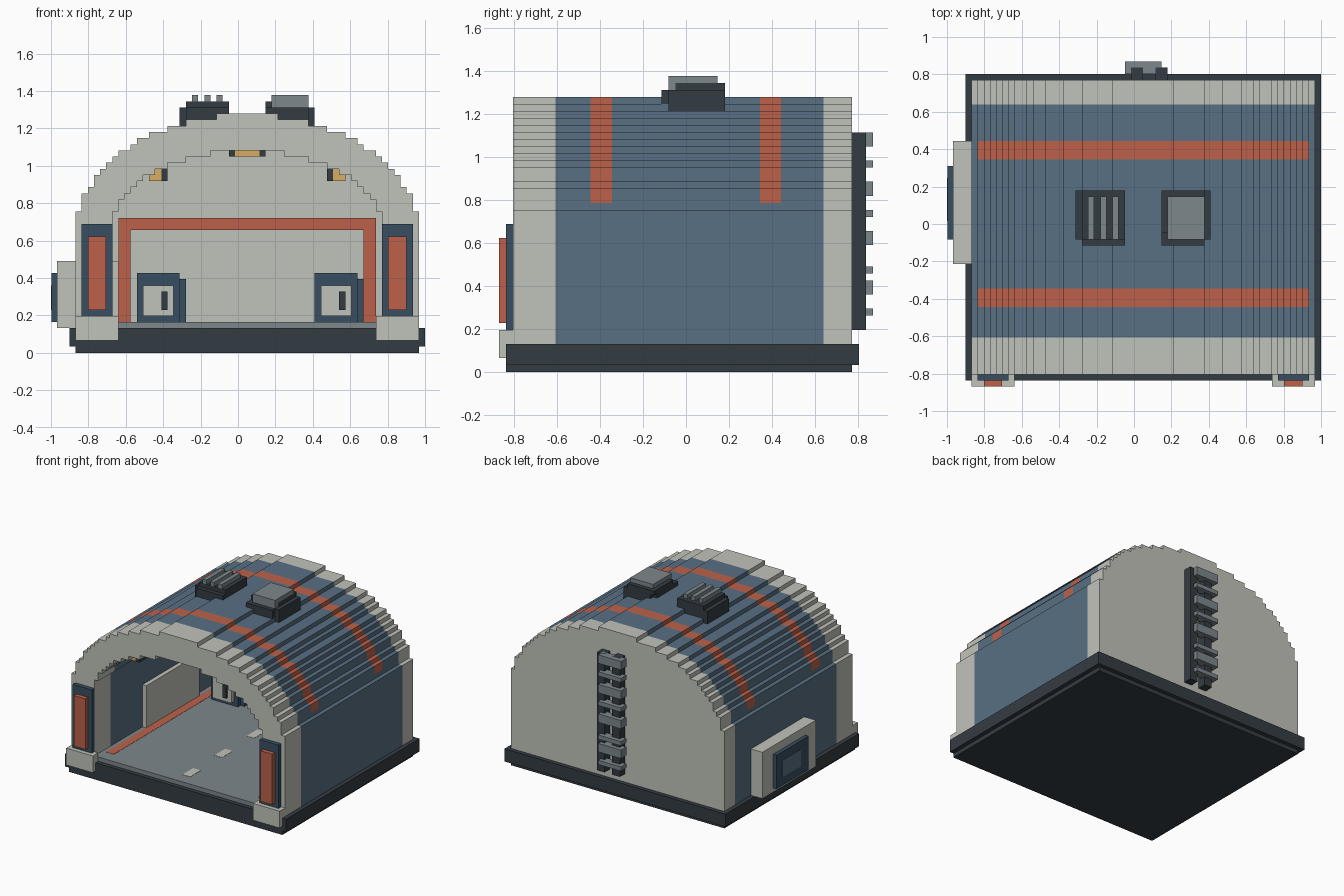
import bpy, bmesh, math

if "Cube" in bpy.data.objects:
    bpy.data.objects.remove(bpy.data.objects["Cube"])

# everything is laid out on a small cubic grid
V = 2 / 61
CX = 32          # grid x of the hangar's centre line


def P(x, y, z):
    return (-1 + x * V, -0.869 + y * V, z * V)


def mat(name, hexcol):
    c = [int(hexcol[i:i + 2], 16) / 255 for i in (0, 2, 4)]
    c = [v / 12.92 if v <= 0.04045 else ((v + 0.055) / 1.055) ** 2.4 for v in c]
    m = bpy.data.materials.new(name)
    m.diffuse_color = (*c, 1)
    m.use_nodes = True
    m.node_tree.nodes["Principled BSDF"].inputs["Base Color"].default_value = m.diffuse_color
    return m


LIGHT = mat("light_panel", "C0C3BA")
BLUE = mat("blue_cladding", "587083")
RED = mat("red_trim", "BC614A")
DARK = mat("dark_metal", "343C42")
GREY = mat("grey_metal", "7D878C")
NAVY = mat("navy_trim", "394E61")
GLOW = mat("lamp", "D8AC62")


def finish(name, bm, mats):
    bmesh.ops.recalc_face_normals(bm, faces=bm.faces)
    me = bpy.data.meshes.new(name)
    bm.to_mesh(me)
    bm.free()
    for m in mats:
        me.materials.append(m)
    ob = bpy.data.objects.new(name, me)
    bpy.context.collection.objects.link(ob)
    return ob


def boxes(name, m, *specs):
    """One object from boxes given as (x0, x1, y0, y1, z0, z1)."""
    bm = bmesh.new()
    for x0, x1, y0, y1, z0, z1 in specs:
        a, b = P(x0, y0, z0), P(x1, y1, z1)
        vs = bmesh.ops.create_cube(bm, size=1)["verts"]
        for v in vs:
            v.co = [b[i] if v.co[i] > 0 else a[i] for i in range(3)]
    return finish(name, bm, [m])


def flip(s):
    return (2 * CX - s[1], 2 * CX - s[0], *s[2:])


def pair(name, m, s):
    boxes(name, m, s, flip(s))


def stepped(rows, base):
    """Stair outline from (top z, half width) rows, left foot to right foot."""
    half, z = [], base
    for top, hw in rows:
        half += [(-hw, z), (-hw, top)]
        z = top
    return half + [(-x, z) for x, z in reversed(half)]


OUTER = stepped([(23, 28), (24, 27), (26, 27), (27, 26), (29, 25), (30, 24), (31, 23),
                 (32, 22), (33, 21), (34, 19), (35, 18), (36, 16), (37, 13), (38, 10),
                 (39, 5)], 4)
INNER = stepped([(23, 22)] + [(k + 1, round(22.5 * math.sqrt(1 - ((k - 18.5) / 14) ** 2)))
                              for k in range(23, 33)], 4)


def vault(name, y0, y1, m, hollow=True, stripe=False):
    pts = OUTER + (INNER[::-1] if hollow else [])
    bm = bmesh.new()
    a = [bm.verts.new(P(CX + x, y0, z)) for x, z in pts]
    b = [bm.verts.new(P(CX + x, y1, z)) for x, z in pts]
    n, no = len(pts), len(OUTER)
    for i in range(n):
        j = (i + 1) % n
        if pts[i] == pts[j]:
            continue
        f = bm.faces.new((a[i], a[j], b[j], b[i]))
        if stripe and j < no and i < no - 1 and pts[i][1] + pts[j][1] > 48:
            f.material_index = 1
    bm.faces.new(a)
    bm.faces.new(b[::-1])
    bmesh.ops.remove_doubles(bm, verts=bm.verts, dist=1e-5)
    finish(name, bm, [m, RED])


# base slabs
boxes("base_slab", DARK, (3, 61, 1, 51, 1, 4))
boxes("base_foot", DARK, (4, 60, 1, 50, 0, 1))

# vaulted shell in bands from front to back
vault("front_arch", 2, 8, LIGHT)
for i, (y0, y1) in enumerate([(8, 13), (16, 37), (40, 46)]):
    vault(f"roof_section_{i}", y0, y1, BLUE)
for i, (y0, y1) in enumerate([(13, 16), (37, 40)]):
    vault(f"roof_stripe_{i}", y0, y1, BLUE, stripe=True)
vault("rear_arch", 46, 48, LIGHT)
vault("back_wall", 48, 50, LIGHT, hollow=False)

# floor with markings
boxes("floor", GREY, (10, 54, 2, 48, 4, 5))
pair("floor_edge_stripe", RED, (11, 13, 5, 47, 4.5, 5.05))
boxes("centre_dashes", LIGHT, *[(31, 33, y, y + 4, 4.5, 5.05) for y in (5, 17, 29, 41)])

# red frame on the back wall
boxes("back_frame", RED, (11, 13, 47, 48, 5, 22), (51, 53, 47, 48, 5, 22),
      (13, 51, 47, 48, 20, 22))

# entrance posts
pair("post_block", LIGHT, (4, 11, 0, 2, 2, 6))
pair("post", NAVY, (5, 10, 1, 2, 6, 21))
pair("post_panel", RED, (6, 9, 0, 1, 7, 19))

# lockers at the back
for i, o in enumerate((0, 29)):
    boxes(f"locker_{i}", NAVY, (14 + o, 21 + o, 40, 46, 5, 13),
          (21 + o, 22 + o, 41, 47, 5, 12))
    boxes(f"locker_door_{i}", LIGHT, (15 + o, 20 + o, 39, 40, 6, 11))
    boxes(f"locker_handle_{i}", DARK, (18 + o, 19 + o, 38.5, 39, 7, 10))

# lamps under the vault
boxes("ceiling_lamp", GLOW, (30, 34, 6, 45, 32, 33))
boxes("ceiling_lamp_rails", DARK, (29, 30, 6, 45, 32, 33), (34, 35, 6, 45, 32, 33))
pair("side_lamp", GLOW, (16, 18, 6, 45, 28, 30))
pair("side_lamp_rail", DARK, (18, 19, 6, 45, 28, 30))

# side hatch on the left wall, with its inner panel
boxes("hatch_frame", LIGHT, (1, 4, 20, 40, 4, 15))
boxes("hatch_inner_panel", LIGHT, (10, 11, 20, 40, 5, 15))
boxes("hatch_door", NAVY, (0.1, 1, 24, 36, 5, 13))
boxes("hatch_window", BLUE, (0, 0.1, 27, 34, 7, 11))

# slatted vent on the roof
boxes("vent_base", DARK, (22, 29, 23, 31, 37, 40), (21, 28, 24, 32, 37, 40),
      (22, 29, 24, 32, 37, 41))
boxes("vent_slats", GREY, *[(x, x + 1, 24, 31, 41, 42) for x in (23, 25, 27)])

# roof hatch
boxes("roof_hatch_base", DARK, (35, 42, 23, 31, 37, 40), (36, 43, 24, 32, 37, 40),
      (35, 42, 25, 32, 40, 41))
boxes("roof_hatch_lid", GREY, (36, 42, 24, 31, 40, 42))

# ladder on the back wall
boxes("ladder_rails", DARK, (30, 32, 50, 52, 6, 34), (34, 36, 50, 52, 6, 34))
boxes("ladder_rungs", GREY, *[(29, 35, 51, 53, a, b) for a, b in
      ((8, 9), (11, 13), (14, 15), (18, 20), (22, 23), (25, 27), (29, 30), (32, 34))])
